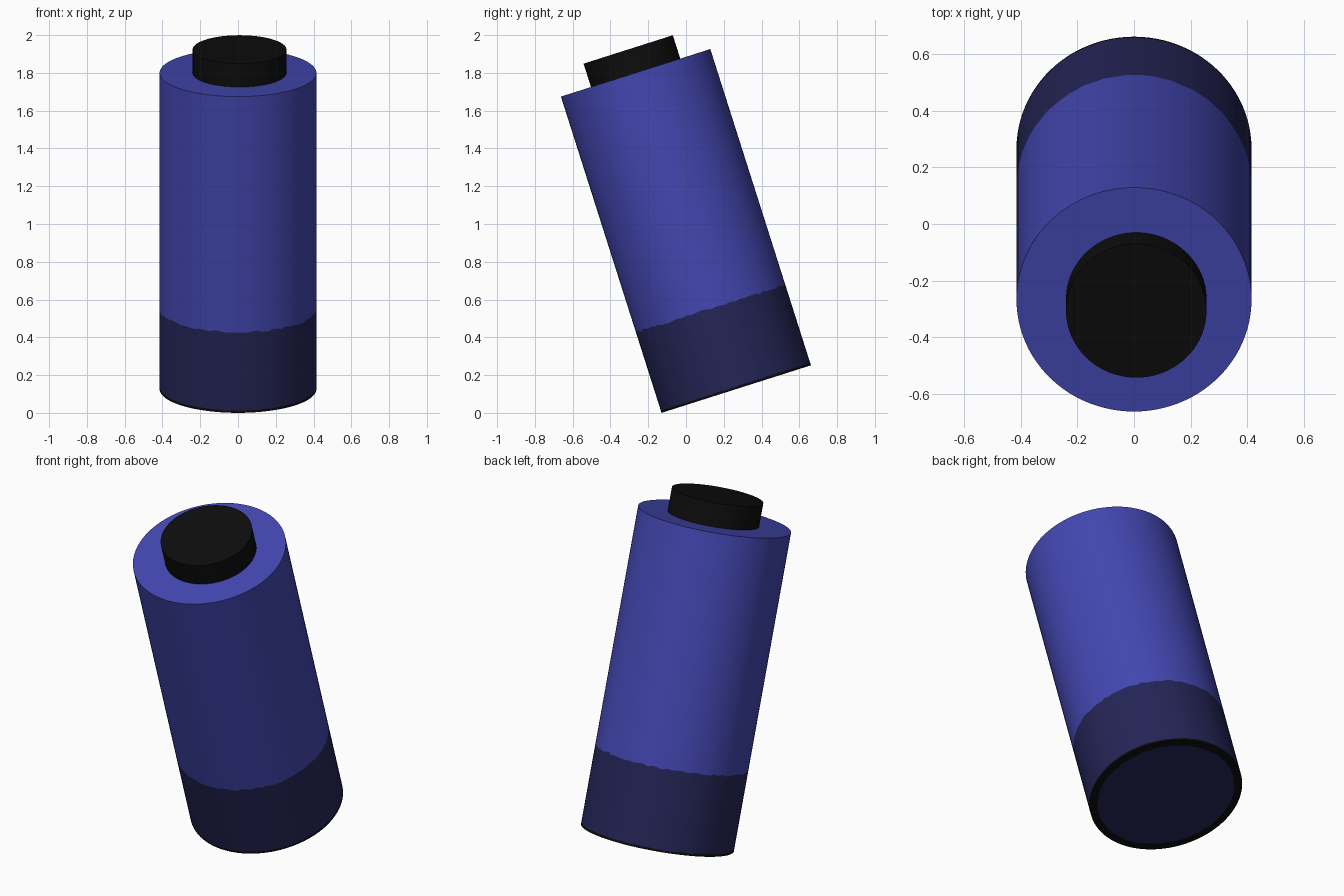
import bpy
import bmesh
import math
import random
from mathutils import Matrix, Vector

random.seed(4)
cube = bpy.data.objects.get("Cube")
if cube:
    bpy.data.objects.remove(cube, do_unlink=True)

SIDES = 96
RADIUS, LENGTH = 0.415, 1.757
CAP_RADIUS, CAP_HEIGHT = 0.248, 0.13
TILT = math.radians(17.65)
PLACE = Matrix.Translation((0, 0.266, 0.126)) @ Matrix.Rotation(TILT, 4, 'X')


def make_material(name, color):
    mat = bpy.data.materials.new(name)
    mat.use_nodes = True
    mat.diffuse_color = (*color, 1)
    bsdf = mat.node_tree.nodes["Principled BSDF"]
    bsdf.inputs["Base Color"].default_value = (*color, 1)
    bsdf.inputs["Roughness"].default_value = 0.8
    return mat


blue = make_material("blue", (0.056, 0.063, 0.44))
navy = make_material("navy", (0.018, 0.018, 0.095))
black = make_material("black", (0.004, 0.004, 0.004))


def lathe(name, rings, mats, centre=(0, 0, 0)):
    """Stack of rings (radius, height, radius jitter, height jitter, material
    of the strip above), closed by flat end discs."""
    bm = bmesh.new()
    loops = []
    for radius, height, jit_r, jit_h, _ in rings:
        loop = []
        for i in range(SIDES):
            a = math.tau * i / SIDES
            r = radius + random.uniform(-jit_r, jit_r)
            h = height + random.uniform(-jit_h, jit_h)
            loop.append(bm.verts.new(Vector((r * math.cos(a), r * math.sin(a), h)) + Vector(centre)))
        loops.append(loop)
    for low, high, ring in zip(loops, loops[1:], rings):
        for i in range(SIDES):
            j = (i + 1) % SIDES
            bm.faces.new((low[i], low[j], high[j], high[i])).material_index = ring[4]
    bm.faces.new(loops[0][::-1]).material_index = 1 if len(mats) > 1 else 0
    bm.faces.new(loops[-1]).material_index = 0
    bm.transform(PLACE)
    mesh = bpy.data.meshes.new(name)
    bm.to_mesh(mesh)
    bm.free()
    for mat in mats:
        mesh.materials.append(mat)
    obj = bpy.data.objects.new(name, mesh)
    bpy.context.collection.objects.link(obj)
    bpy.ops.object.select_all(action='DESELECT')
    obj.select_set(True)
    bpy.context.view_layer.objects.active = obj
    bpy.ops.object.shade_smooth_by_angle(angle=math.radians(30))
    return obj


# Tilted can: black base rim, navy lower band with an uneven paint line, blue body
lathe("can_body", [
    (0.372, 0, 0.003, 0, 2),
    (RADIUS, 0, 0, 0, 2),
    (RADIUS, 0.013, 0, 0.002, 1),
    (RADIUS, 0.448, 0, 0.006, 0),
    (RADIUS, LENGTH, 0, 0, 0),
], [blue, navy, black])

# Cap on the upper end, a touch off the axis
lathe("cap", [
    (CAP_RADIUS, LENGTH, 0, 0, 0),
    (CAP_RADIUS, LENGTH + CAP_HEIGHT, 0, 0, 0),
], [black], centre=(0.008, 0, 0))
